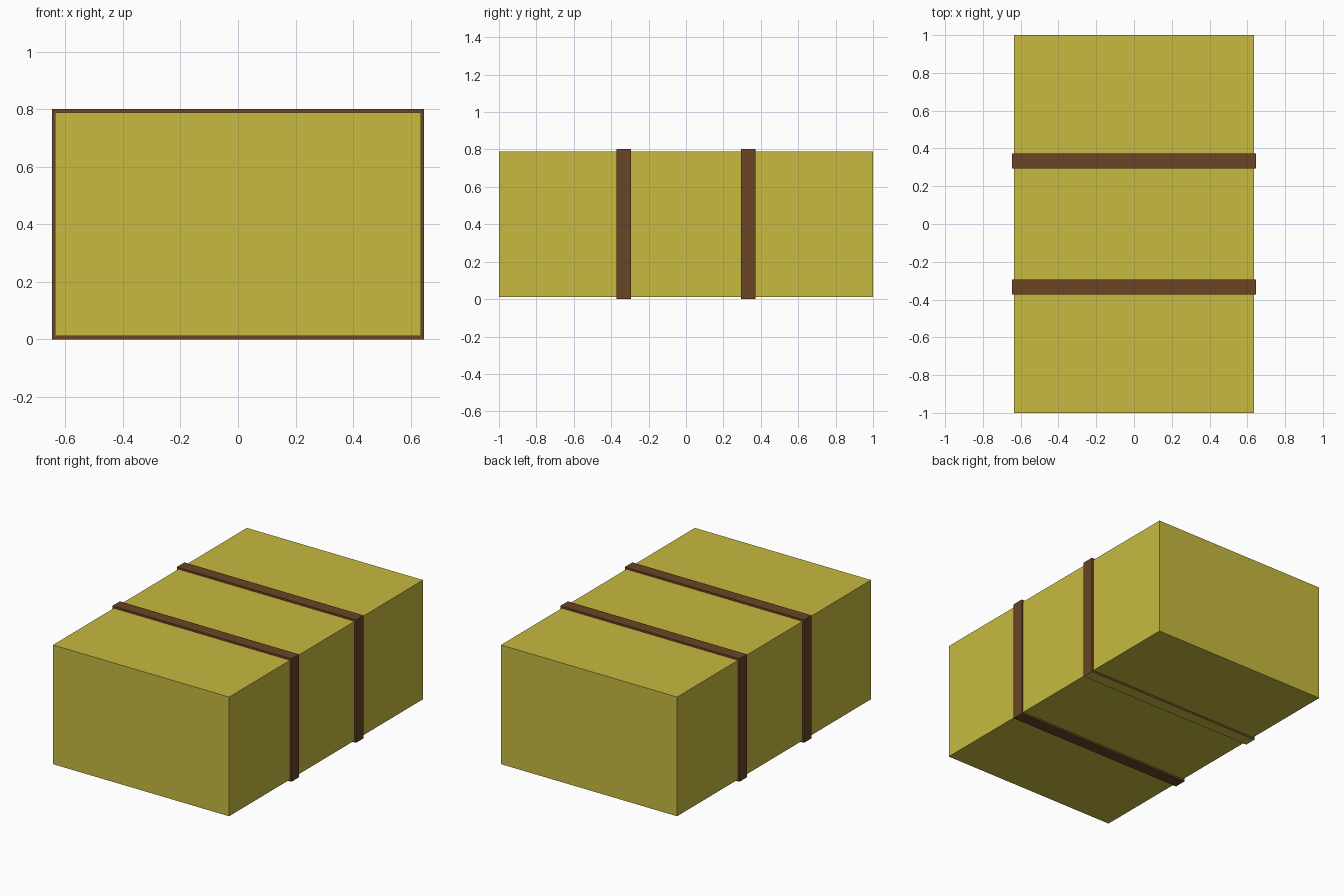
import bpy
import bmesh

if "Cube" in bpy.data.objects:
    bpy.data.objects.remove(bpy.data.objects["Cube"])


def material(name, color):
    mat = bpy.data.materials.new(name)
    mat.diffuse_color = (*color, 1)
    mat.use_nodes = True
    mat.node_tree.nodes["Principled BSDF"].inputs["Base Color"].default_value = mat.diffuse_color
    return mat


straw = material("straw_yellow", (0.57, 0.49, 0.05, 1)[:3])
leather = material("strap_brown", (0.14, 0.06, 0.018))


def add_object(name, bm, mats):
    bmesh.ops.recalc_face_normals(bm, faces=bm.faces)
    mesh = bpy.data.meshes.new(name)
    bm.to_mesh(mesh)
    bm.free()
    for mat in mats:
        mesh.materials.append(mat)
    obj = bpy.data.objects.new(name, mesh)
    bpy.context.collection.objects.link(obj)
    return obj


# Bale body
HALF_X, BOTTOM, TOP = 0.636, 0.012, 0.79
bm = bmesh.new()
bmesh.ops.create_cube(bm, size=1)
bmesh.ops.scale(bm, vec=(2 * HALF_X, 2, TOP - BOTTOM), verts=bm.verts)
bmesh.ops.translate(bm, vec=(0, 0, (TOP + BOTTOM) / 2), verts=bm.verts)
add_object("bale_body", bm, [straw])


# Rectangular strap loop, sunk slightly into the body
def strap(name, y, bare_underside=False):
    def rectangle(half_x, z0, z1):
        return [(-half_x, z0), (half_x, z0), (half_x, z1), (-half_x, z1)]

    outer = rectangle(0.647, 0, 0.802)
    inner = rectangle(HALF_X - 0.003, BOTTOM + 0.003, TOP - 0.003)
    bm = bmesh.new()
    rings = [[bm.verts.new((x, y + dy, z)) for x, z in outline]
             for outline, dy in ((outer, -0.039), (outer, 0.039),
                                 (inner, 0.039), (inner, -0.039))]
    for r in range(4):
        a, b = rings[r], rings[(r + 1) % 4]
        for i in range(4):
            j = (i + 1) % 4
            face = bm.faces.new((a[i], a[j], b[j], b[i]))
            # One strap has a straw-coloured underside
            if bare_underside and r == 0 and i == 0:
                face.material_index = 1
    return add_object(name, bm, [leather, straw])


strap("front_strap", -0.333)
strap("back_strap", 0.333, bare_underside=True)
